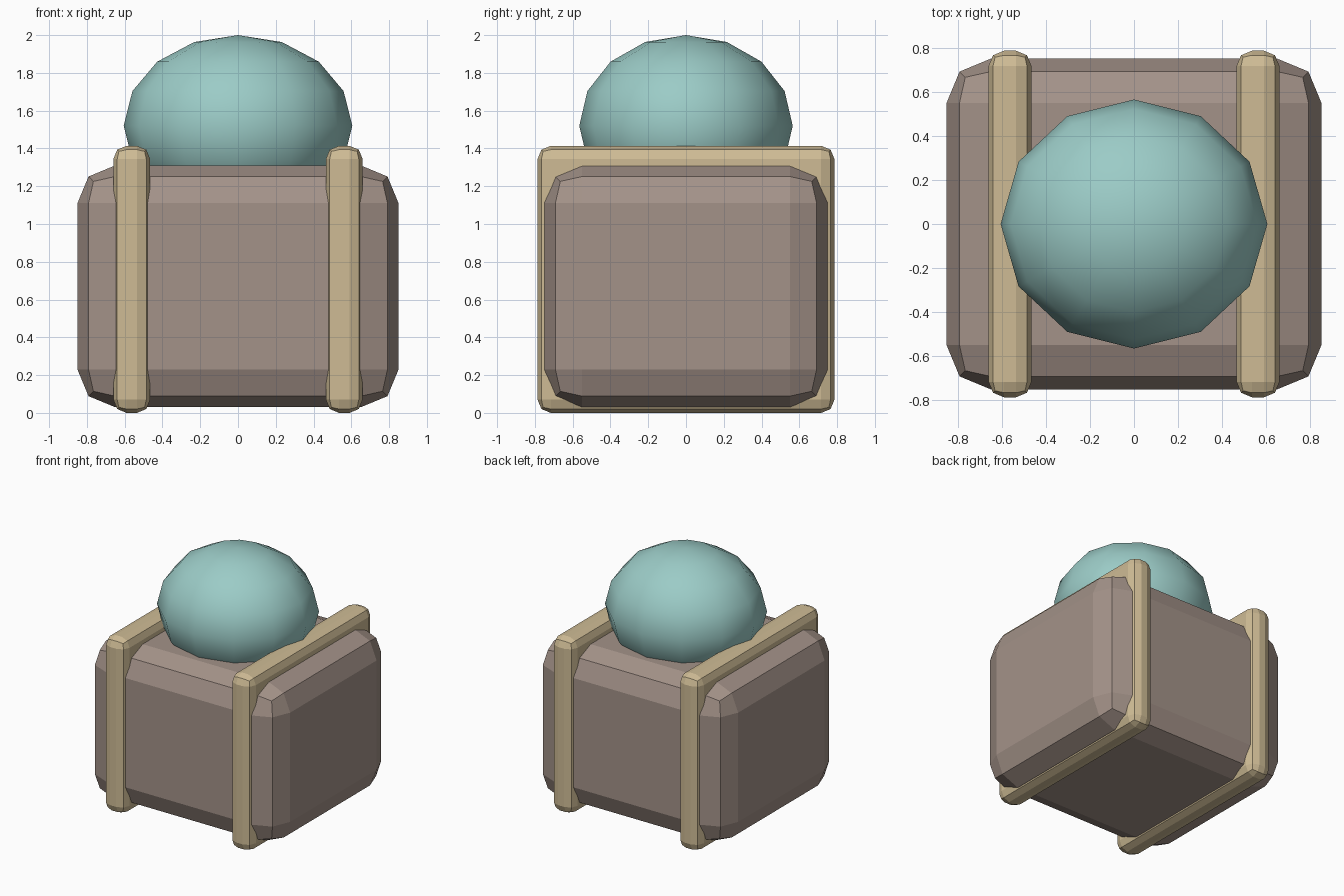
import bpy

if "Cube" in bpy.data.objects:
    bpy.data.objects.remove(bpy.data.objects["Cube"])


def material(name, rgb):
    m = bpy.data.materials.new(name)
    m.diffuse_color = (*rgb, 1)
    m.use_nodes = True
    m.node_tree.nodes["Principled BSDF"].inputs["Base Color"].default_value = m.diffuse_color
    return m


def rounded_box(name, center, size, bevel, mat):
    bpy.ops.mesh.primitive_cube_add(size=1, location=center)
    ob = bpy.context.object
    ob.name = name
    ob.scale = size
    bpy.ops.object.transform_apply(location=False, rotation=False, scale=True)
    mod = ob.modifiers.new("Bevel", 'BEVEL')
    mod.width = bevel
    mod.segments = 2
    mod.limit_method = 'NONE'
    ob.data.materials.append(mat)
    return ob


brown = material("brown", (0.37, 0.29, 0.25))
tan = material("tan", (0.62, 0.50, 0.30))
teal = material("teal", (0.33, 0.60, 0.57))

# Main block
rounded_box("body", (0, 0, 0.67), (1.70, 1.50, 1.28), 0.20, brown)

# Straps wrapping the block on each side
for side, x in (("left", -0.5625), ("right", 0.5625)):
    rounded_box("strap_" + side, (x, 0, 0.707), (0.195, 1.572, 1.414), 0.07, tan)

# Dome: low-poly ball sunk into the top
bpy.ops.mesh.primitive_uv_sphere_add(segments=12, ring_count=8, radius=1, location=(0, 0, 1.52))
dome = bpy.context.object
dome.name = "dome"
dome.scale = (0.605, 0.565, 0.48)
bpy.ops.object.transform_apply(location=False, rotation=False, scale=True)
bpy.ops.object.shade_smooth()
dome.data.materials.append(teal)
